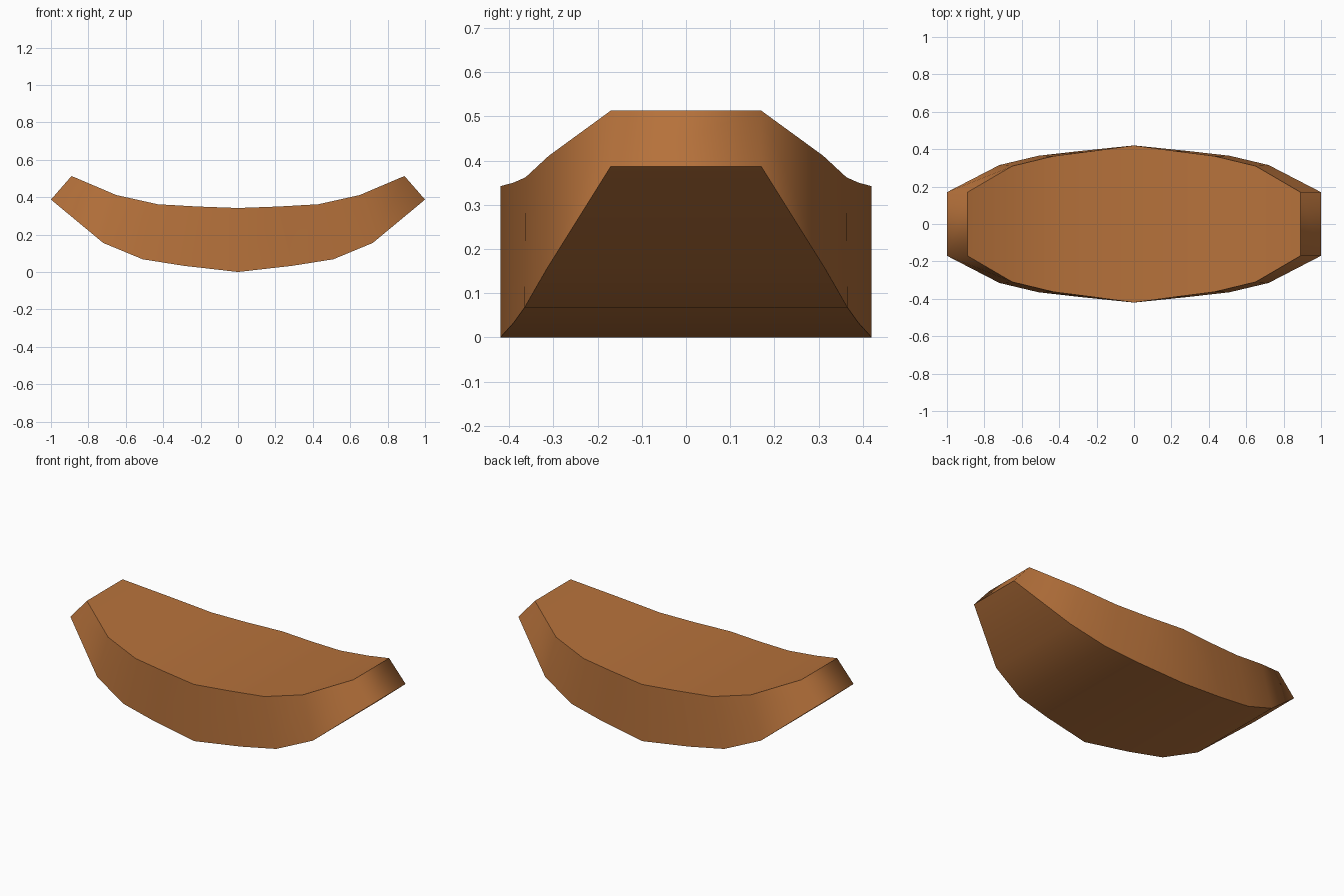
import bpy, bmesh

if "Cube" in bpy.data.objects:
    bpy.data.objects.remove(bpy.data.objects["Cube"])

# Half-length stations from the middle to the tip: (x, half width, z)
TOP = [(0, .42, .342), (.22, .39, .35), (.43, .363, .362), (.65, .31, .411), (.89, .17, .513)]
BOTTOM = [(0, .42, 0), (.29, .39, .033), (.51, .365, .068), (.72, .315, .155), (1, .17, .387)]


def full(half):
    """Mirror the half stations to run from -x to +x."""
    return [(-x, w, z) for x, w, z in reversed(half[1:])] + half


mat = bpy.data.materials.new("warm brown")
mat.diffuse_color = (0.47, 0.168, 0.044, 1)
mat.use_nodes = True
mat.node_tree.nodes["Principled BSDF"].inputs["Base Color"].default_value = mat.diffuse_color

bm = bmesh.new()


def sheet(half):
    """Front and back rows of vertices for one curved surface."""
    return [[bm.verts.new((x, s * w, z)) for x, w, z in full(half)] for s in (-1, 1)]


top_f, top_b = sheet(TOP)
bot_f, bot_b = sheet(BOTTOM)
n = len(top_f)
rim = []

# Top, underside and long side walls
for i in range(n - 1):
    j = i + 1
    bm.faces.new((top_f[i], top_f[j], top_b[j], top_b[i]))
    bm.faces.new((bot_f[i], bot_b[i], bot_b[j], bot_f[j]))
    bm.faces.new((bot_f[i], bot_f[j], top_f[j], top_f[i]))
    bm.faces.new((bot_b[i], top_b[i], top_b[j], bot_b[j]))
    rim += [(r[i], r[j]) for r in (top_f, top_b, bot_f, bot_b)]

# Slanted end walls
for k in (0, n - 1):
    bm.faces.new((bot_f[k], top_f[k], top_b[k], bot_b[k]))
    rim += [(top_f[k], top_b[k]), (bot_f[k], bot_b[k])]

bmesh.ops.recalc_face_normals(bm, faces=bm.faces)

# Smooth walls with crisp upper and lower rims
for f in bm.faces:
    f.smooth = True
for a, b in rim:
    bm.edges.get((a, b)).smooth = False

mesh = bpy.data.meshes.new("curved_body")
bm.to_mesh(mesh)
bm.free()
mesh.materials.append(mat)
body = bpy.data.objects.new("curved_body", mesh)
bpy.context.collection.objects.link(body)
